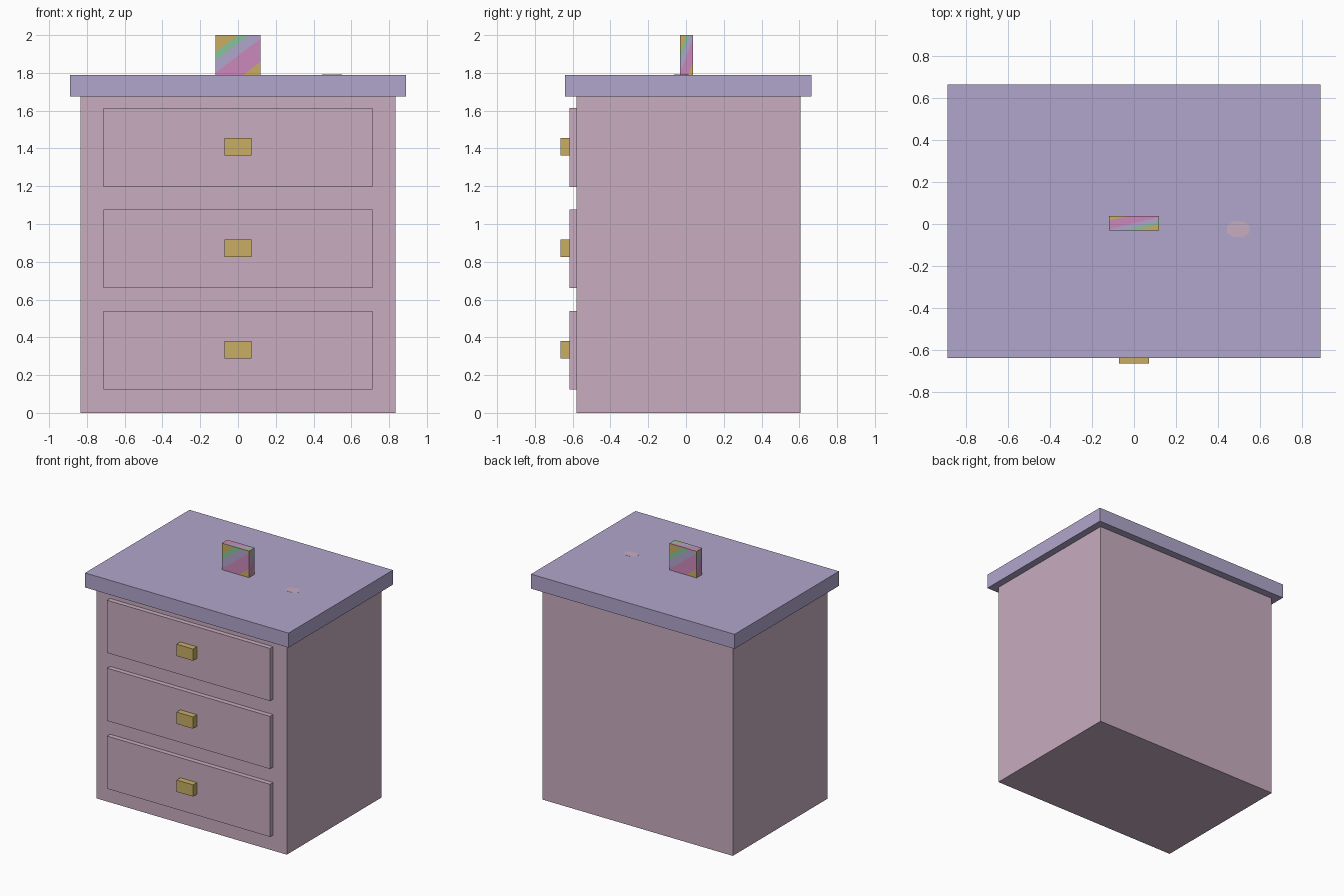
import bpy, bmesh, math
from mathutils import Vector

old = bpy.data.objects.get("Cube")
if old:
    bpy.data.objects.remove(old, do_unlink=True)


def material(name, rgb):
    """Flat material from 0-255 sRGB values, stored as linear."""
    lin = [(c / 255 / 12.92) if c / 255 <= 0.04045 else ((c / 255 + 0.055) / 1.055) ** 2.4
           for c in rgb]
    m = bpy.data.materials.new(name)
    m.use_nodes = True
    m.diffuse_color = (*lin, 1)
    bsdf = m.node_tree.nodes["Principled BSDF"]
    bsdf.inputs["Base Color"].default_value = (*lin, 1)
    bsdf.inputs["Roughness"].default_value = 0.8
    return m


ROSE = material("dusty rose", (200, 173, 192))
LAVENDER = material("lavender", (176, 166, 203))
GOLD = material("gold", (200, 173, 100))
GREEN = material("mint green", (137, 194, 156))
PINK = material("orchid pink", (204, 136, 188))


def finish(name, bm, mats):
    mesh = bpy.data.meshes.new(name)
    bm.to_mesh(mesh)
    bm.free()
    for m in mats:
        mesh.materials.append(m)
    ob = bpy.data.objects.new(name, mesh)
    bpy.context.collection.objects.link(ob)
    return ob


def box_bmesh(lo, hi):
    bm = bmesh.new()
    bmesh.ops.create_cube(bm, size=1)
    for v in bm.verts:
        v.co = [l + (c + 0.5) * (h - l) for c, l, h in zip(v.co, lo, hi)]
    return bm


def box(name, lo, hi, mat):
    return finish(name, box_bmesh(lo, hi), [mat])


# Cabinet and lid
box("cabinet_body", (-0.833, -0.58, 0), (0.833, 0.605, 1.675), ROSE)
box("lid", (-0.89, -0.64, 1.675), (0.89, 0.665, 1.79), LAVENDER)

# Drawers with block handles
for i, z in enumerate((0.331, 0.868, 1.405)):
    box(f"drawer_{i + 1}", (-0.713, -0.618, z - 0.208), (0.713, -0.58, z + 0.208), ROSE)
    box(f"handle_{i + 1}", (-0.072, -0.665, z - 0.043), (0.072, -0.618, z + 0.05), GOLD)

# Small painted spot on the lid
bm = bmesh.new()
bmesh.ops.create_cone(bm, cap_ends=True, segments=8, radius1=1, radius2=1, depth=1)
for v in bm.verts:
    a = math.atan2(v.co.y, v.co.x) + math.pi / 8
    v.co = (0.497 + 0.058 * math.cos(a), -0.025 + 0.041 * math.sin(a), 1.79 + 0.002 * v.co.z)
finish("lid_spot", bm, [ROSE])

# Striped block on the lid: each face is cut along the same diagonal lines
LO, HI = Vector((-0.119, -0.032, 1.79)), Vector((0.119, 0.038, 2.0))
CENTRE, SIZE = (LO + HI) / 2, HI - LO
CUTS = (0.5, 0.74, 1.1, 1.78)
SLOPE = 1.157


def stripe_axis(n):
    """Direction across the stripes on the face with normal n."""
    up = Vector((0, 0, 1)) if abs(n.z) < 0.5 else Vector((0, -n.z, 0))
    right = up.cross(n)
    width = abs(right.dot(SIZE))
    height = abs(up.dot(SIZE))
    return right / width - up * SLOPE / height


def stripe_pos(p, n):
    return (p - CENTRE).dot(stripe_axis(n)) + 0.5 + 0.5 * SLOPE


bm = box_bmesh(LO, HI)
bmesh.ops.split_edges(bm, edges=bm.edges[:])
bm.normal_update()
for n in [f.normal.copy() for f in bm.faces]:
    axis = stripe_axis(n)
    for c in CUTS:
        faces = [f for f in bm.faces if f.normal.dot(n) > 0.9]
        geom = faces + list({e for f in faces for e in f.edges}) \
            + list({v for f in faces for v in f.verts})
        point = CENTRE + axis * ((c - 0.5 - 0.5 * SLOPE) / axis.length_squared)
        bmesh.ops.bisect_plane(bm, geom=geom, dist=1e-6, plane_co=point,
                               plane_no=axis.normalized())
        bm.normal_update()
for f in bm.faces:
    s = stripe_pos(f.calc_center_median(), f.normal)
    f.material_index = (0, 1, 2, 3, 0)[sum(s > c for c in CUTS)]
bmesh.ops.remove_doubles(bm, verts=bm.verts[:], dist=1e-5)
finish("striped_block", bm, [GOLD, GREEN, LAVENDER, PINK])
